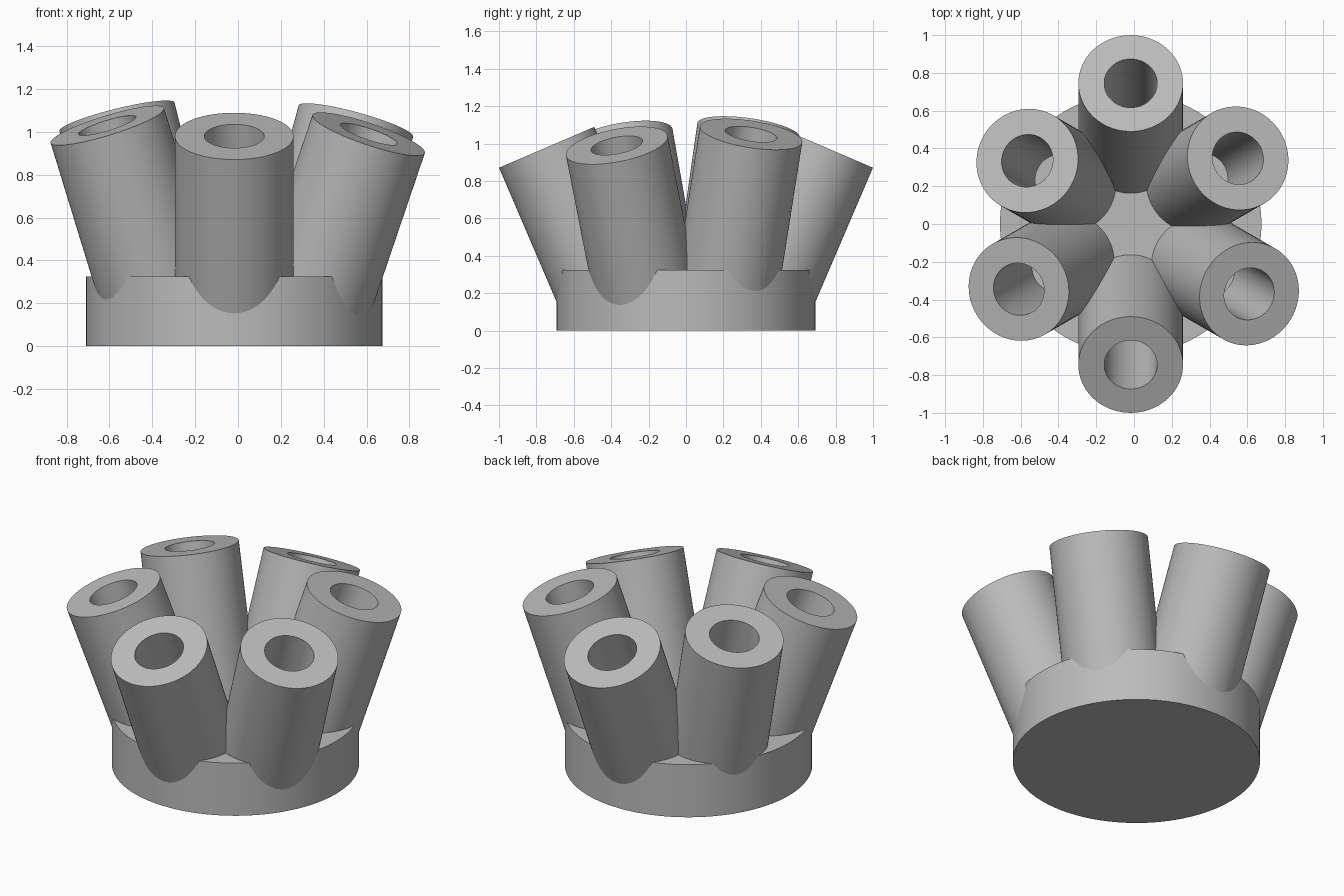
import bpy, bmesh, math
from mathutils import Vector, Matrix

cube = bpy.data.objects.get("Cube")
if cube:
    bpy.data.objects.remove(cube, do_unlink=True)

SEGMENTS = 96
CENTRE_X = -0.0175
BASE_RADIUS, BASE_HEIGHT = 0.692, 0.325
OUTER, INNER = 0.277, 0.14

grey = bpy.data.materials.new("plain grey")
grey.use_nodes = True
colour = (0.5, 0.5, 0.5, 1)
grey.diffuse_color = colour
grey.node_tree.nodes["Principled BSDF"].inputs["Base Color"].default_value = colour


def finish(bm, name):
    """Turn a bmesh into a shaded object in the scene."""
    bmesh.ops.recalc_face_normals(bm, faces=bm.faces)
    mesh = bpy.data.meshes.new(name)
    bm.to_mesh(mesh)
    bm.free()
    mesh.materials.append(grey)
    obj = bpy.data.objects.new(name, mesh)
    bpy.context.collection.objects.link(obj)
    bpy.ops.object.select_all(action='DESELECT')
    obj.select_set(True)
    bpy.context.view_layer.objects.active = obj
    bpy.ops.object.shade_smooth_by_angle(angle=math.radians(30))


def make_tube(name, top, heading, tilt):
    """Leaning tube: square-cut rim, level foot, bore that stops in the base."""
    turn = Matrix.Rotation(math.radians(heading), 3, 'Z') @ Matrix.Rotation(math.radians(tilt), 3, 'Y')
    axis = turn @ Vector((0, 0, 1))
    bm = bmesh.new()

    def ring(radius, foot_z=None):
        verts = []
        for i in range(SEGMENTS):
            a = math.tau * i / SEGMENTS
            p = Vector(top) + turn @ Vector((radius * math.cos(a), radius * math.sin(a), 0))
            if foot_z is not None:
                p -= axis * ((p.z - foot_z) / axis.z)
            verts.append(bm.verts.new(p))
        return verts

    # outer foot, outer rim, inner rim, bore floor
    rings = [ring(OUTER, 0.02), ring(OUTER), ring(INNER), ring(INNER, BASE_HEIGHT)]
    for lower, upper in zip(rings, rings[1:]):
        for i in range(SEGMENTS):
            j = (i + 1) % SEGMENTS
            bm.faces.new((lower[i], lower[j], upper[j], upper[i]))
    bm.faces.new(rings[0])
    bm.faces.new(rings[-1])
    finish(bm, name)


# Round base
bm = bmesh.new()
bmesh.ops.create_cone(bm, cap_ends=True, segments=128, radius1=BASE_RADIUS, radius2=BASE_RADIUS,
                      depth=BASE_HEIGHT, matrix=Matrix.Translation((CENTRE_X, 0, BASE_HEIGHT / 2)))
finish(bm, "round_base")

# Six tubes: name, rim centre, heading, lean from vertical
tubes = [
    ("front_tube", (CENTRE_X, -0.745, 0.98), -90, 23.2),
    ("front_left_tube", (0.61, -0.37, 0.99), -30, 21.4),
    ("back_left_tube", (0.55, 0.348, 1.05), 30, 17.5),
    ("back_tube", (CENTRE_X, 0.745, 0.98), 90, 23.2),
    ("back_right_tube", (-0.565, 0.335, 1.07), 150, 16),
    ("front_right_tube", (-0.61, -0.345, 1.03), 210, 19.5),
]
for tube in tubes:
    make_tube(*tube)
